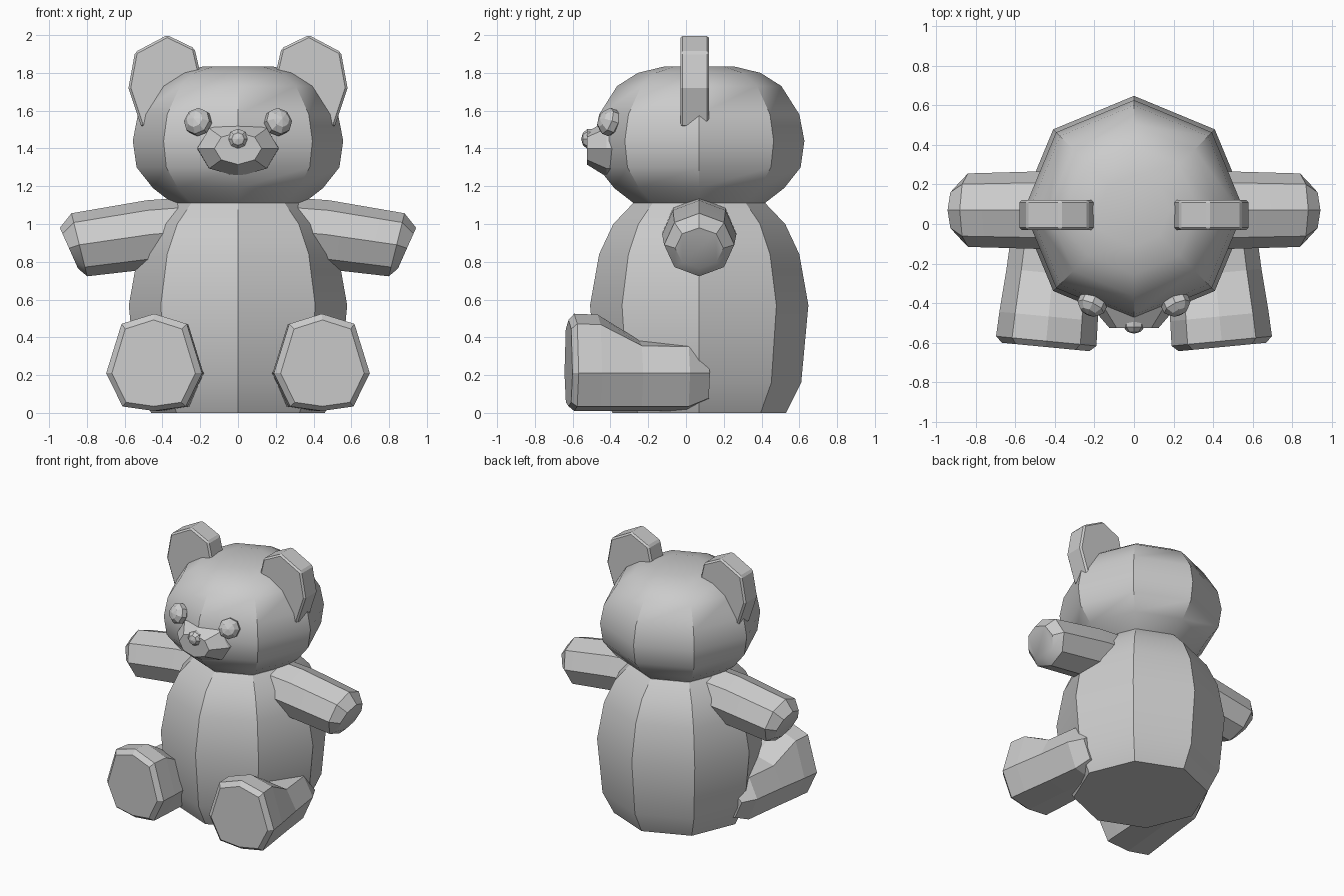
import bpy, bmesh
from math import cos, sin, pi, radians
from mathutils import Vector, Matrix

if "Cube" in bpy.data.objects:
    bpy.data.objects.remove(bpy.data.objects["Cube"])

CY = 0.07  # shared centre line of body, head and arms


def finish(name, bm, smooth=None):
    bmesh.ops.recalc_face_normals(bm, faces=bm.faces)
    me = bpy.data.meshes.new(name)
    bm.to_mesh(me)
    bm.free()
    ob = bpy.data.objects.new(name, me)
    bpy.context.collection.objects.link(ob)
    if smooth:
        bpy.ops.object.select_all(action='DESELECT')
        ob.select_set(True)
        bpy.context.view_layer.objects.active = ob
        bpy.ops.object.shade_smooth_by_angle(angle=radians(smooth))
    return ob


def loft(name, rings, smooth=None):
    """Skin equal-sized rings of points and cap both ends."""
    bm = bmesh.new()
    vs = [[bm.verts.new(p) for p in r] for r in rings]
    n = len(vs[0])
    for a, b in zip(vs, vs[1:]):
        for i in range(n):
            j = (i + 1) % n
            bm.faces.new((a[i], a[j], b[j], b[i]))
    bm.faces.new(vs[0])
    bm.faces.new(vs[-1])
    return finish(name, bm, smooth)


def lathe(name, profile):
    rings = [[(r * cos(i * pi / 4), CY + r * sin(i * pi / 4), z) for i in range(8)]
             for r, z in profile]
    return loft(name, rings, 32)


def ball(name, loc, r, depth, axis):
    bm = bmesh.new()
    bmesh.ops.create_uvsphere(bm, u_segments=8, v_segments=5, radius=r)
    bmesh.ops.scale(bm, vec=(1, 1, depth / r), verts=bm.verts)
    rot = Vector(axis).to_track_quat('Z', 'Y').to_matrix().to_4x4()
    bmesh.ops.transform(bm, matrix=Matrix.Translation(loc) @ rot, verts=bm.verts)
    return finish(name, bm)


# Body and head: eight-sided turned shapes
lathe("body", [(0.46, 0), (0.54, 0.16), (0.578, 0.57), (0.53, 0.84),
               (0.455, 1.0), (0.35, 1.11)])
lathe("head", [(0.34, 1.105), (0.45, 1.19), (0.537, 1.3), (0.557, 1.44), (0.53, 1.58),
               (0.435, 1.73), (0.325, 1.80), (0.18, 1.835)])

# Muzzle: faceted cone of octagons (y, half width, half height, centre z)
loft("muzzle", [[(w * cos(i * pi / 4), y, cz + h * sin(i * pi / 4)) for i in range(8)]
                for y, w, h, cz in [(-0.30, 0.22, 0.15, 1.40), (-0.42, 0.215, 0.15, 1.40),
                                    (-0.525, 0.125, 0.085, 1.40)]])
ball("nose", (0, -0.505, 1.45), 0.057, 0.05, (0, -1, 0))

for s, side in ((1, "left"), (-1, "right")):
    ball("eye_" + side, (s * 0.212, -0.405, 1.54), 0.077, 0.06, (s * 0.4, -0.9, 0.35))

    # Ear: extruded outline with a fine bevel
    outline = [(0.58, 1.72), (0.545, 1.91), (0.375, 2.0), (0.23, 1.93),
               (0.2, 1.8), (0.3, 1.6), (0.51, 1.51)]
    ear = loft("ear_" + side, [[(s * x, y, z) for x, z in outline] for y in (-0.03, 0.122)])
    bev = ear.modifiers.new("bevel", 'BEVEL')
    bev.width = 0.012
    bev.segments = 1

    # Arm: octagonal tube drooping outward (x, z, radius, tilt)
    rings = []
    for x, z, r, t in [(0.15, 0.97, 0.18, 3), (0.46, 0.945, 0.182, 8),
                       (0.84, 0.89, 0.172, 14), (0.895, 0.872, 0.118, 24)]:
        a = radians(t)
        rings.append([(s * (x + r * cos(k * pi / 4) * sin(a)),
                       CY + 1.08 * r * sin(k * pi / 4),
                       z + r * cos(k * pi / 4) * cos(a)) for k in range(8)])
    loft("arm_" + side, rings, 32)

    # Leg: foot and shin sharing a low profile (distance, half width, top, bottom)
    rings = []
    yaw = radians(5.5)
    for d, w, top, bot in [(-0.09, 0.18, 0.26, 0.06), (0.02, 0.225, 0.38, 0.01),
                           (0.27, 0.235, 0.385, 0.01), (0.49, 0.25, 0.52, 0.01),
                           (0.615, 0.255, 0.525, 0.01), (0.645, 0.222, 0.492, 0.035)]:
        mid = 0.21
        up, dn = top - mid, mid - bot
        sec = [(w, mid), (0.68 * w, mid + 0.83 * up), (0, top), (-0.68 * w, mid + 0.83 * up),
               (-w, mid), (-0.66 * w, mid - 0.88 * dn), (0, bot), (0.66 * w, mid - 0.88 * dn)]
        rings.append([(s * (0.385 + d * sin(yaw) + u * cos(yaw)),
                       0.02 - d * cos(yaw) + u * sin(yaw), z) for u, z in sec])
    loft("leg_" + side, rings)
